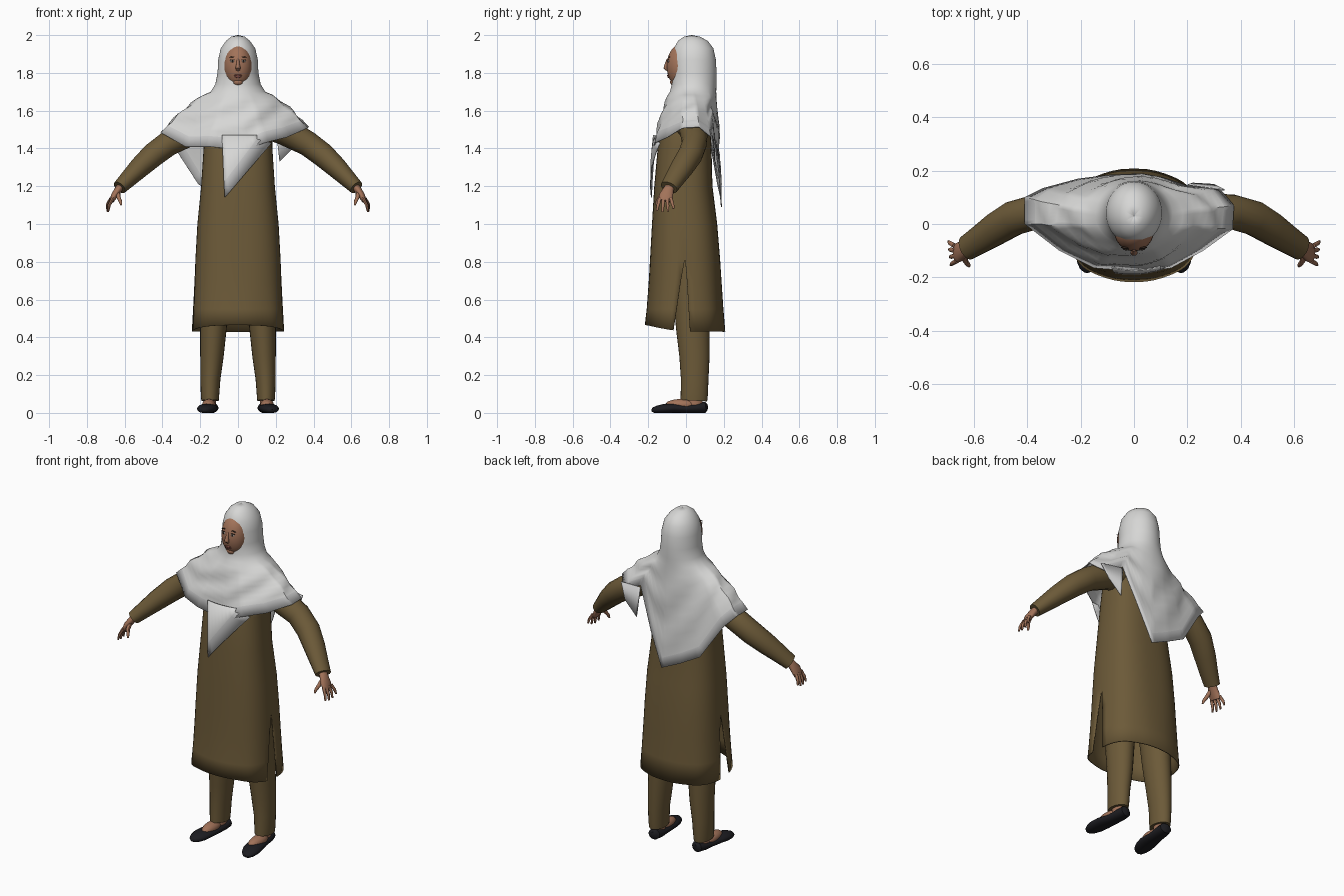
import bpy, bmesh, math
from mathutils import Vector, Matrix

if "Cube" in bpy.data.objects:
    bpy.data.objects.remove(bpy.data.objects["Cube"])


def material(name, r, g, b):
    m = bpy.data.materials.new(name)
    m.use_nodes = True
    m.diffuse_color = (r, g, b, 1)
    bsdf = m.node_tree.nodes["Principled BSDF"]
    bsdf.inputs["Base Color"].default_value = (r, g, b, 1)
    bsdf.inputs["Roughness"].default_value = 0.8
    return m


OLIVE = material("olive cloth", 0.15, 0.102, 0.04)
WHITE = material("white cloth", 0.68, 0.68, 0.67)
BAND = material("pale grey trim", 0.6, 0.6, 0.6)
SKIN = material("skin", 0.36, 0.17, 0.1)
BLACK = material("black leather", 0.012, 0.012, 0.015)
DARK = material("dark brown hair", 0.03, 0.018, 0.012)
LIP = material("lip", 0.27, 0.09, 0.07)
EYE = material("eye white", 0.6, 0.57, 0.53)


def finish(name, bm, mats, thickness=0):
    bmesh.ops.remove_doubles(bm, verts=bm.verts, dist=0.0004)
    bmesh.ops.recalc_face_normals(bm, faces=bm.faces)
    mesh = bpy.data.meshes.new(name)
    bm.to_mesh(mesh)
    bm.free()
    for m in mats:
        mesh.materials.append(m)
    ob = bpy.data.objects.new(name, mesh)
    bpy.context.collection.objects.link(ob)
    bpy.ops.object.select_all(action='DESELECT')
    ob.select_set(True)
    bpy.context.view_layer.objects.active = ob
    bpy.ops.object.shade_smooth_by_angle(angle=math.radians(45))
    if thickness:
        mod = ob.modifiers.new("cloth thickness", 'SOLIDIFY')
        mod.thickness = thickness
    return ob


def grid(bm, rows, closed=False, caps=False, mat_rule=lambda row: 0):
    """Skin a list of point rows with quads."""
    vs = [[bm.verts.new((p[0], p[1], max(p[2], 0))) for p in row] for row in rows]
    n = len(rows[0])
    for r in range(len(rows) - 1):
        for c in range(n if closed else n - 1):
            d = (c + 1) % n
            f = bm.faces.new((vs[r][c], vs[r][d], vs[r + 1][d], vs[r + 1][c]))
            f.material_index = mat_rule(r)
    if caps:
        bm.faces.new(vs[0])
        bm.faces.new(vs[-1])


def tube(name, stations, mat, ref=(0, 1, 0), n=16):
    """Sweep ellipses along stations of (x, y, z, radius_a, radius_b)."""
    pts = [Vector(s[:3]) for s in stations]
    rows = []
    for i, s in enumerate(stations):
        t = (pts[min(i + 1, len(pts) - 1)] - pts[max(i - 1, 0)]).normalized()
        u = Vector(ref).cross(t).normalized()
        v = t.cross(u)
        rows.append([pts[i] + u * s[3] * math.cos(a) + v * s[4] * math.sin(a)
                     for a in (math.tau * k / n for k in range(n))])
    bm = bmesh.new()
    grid(bm, rows, closed=True, caps=True)
    return finish(name, bm, [mat])


def ellipsoid(name, centre, radii, mat, tilt=0):
    bm = bmesh.new()
    mtx = (Matrix.Translation(centre) @ Matrix.Rotation(tilt, 4, 'Y')
           @ Matrix.Diagonal((*radii, 1)))
    bmesh.ops.create_uvsphere(bm, u_segments=24, v_segments=16, radius=1, matrix=mtx)
    return finish(name, bm, [mat])


# Tunic: front and back panels that join above the side slits
TUNIC = [(1.66, .06, -.05, .08), (1.58, .15, -.09, .11), (1.5, .18, -.13, .13),
         (1.4, .182, -.15, .135), (1.2, .195, -.168, .14), (1.0, .215, -.18, .165),
         (.82, .225, -.19, .18), (.7, .23, -.197, .188), (.55, .238, -.208, .198),
         (.43, .245, -.218, .208)]


def boxy(v):
    return math.copysign(abs(v) ** 0.78, v)


def panel_rows(front):
    rows = []
    for z, hw, yf, yb in TUNIC:
        open_ = max(0, (.82 - z) / .39)
        half = math.radians(90 - open_ * (12 if front else 4))
        row = []
        for k in range(25):
            a = half * (k / 12 - 1) + (0 if front else math.pi)
            fold = 1 + .02 * open_ * (math.cos(6 * a) - 1) * abs(math.cos(a))
            lift = .035 * max(0, math.cos(a)) if z < .5 else 0
            row.append((hw * boxy(math.sin(a)),
                        (yf + yb) / 2 - (yb - yf) / 2 * fold * boxy(math.cos(a)), z + lift))
        rows.append(row)
    return rows


bm = bmesh.new()
grid(bm, panel_rows(True))
grid(bm, panel_rows(False))
finish("tunic", bm, [OLIVE], .006)

# Headscarf: hood rings flowing into a draped cape with a trimmed hem
HOOD = [(2.0, .001, .029, .031), (1.992, .035, -.01, .072), (1.97, .063, -.042, .115),
        (1.93, .091, -.064, .145), (1.87, .105, -.075, .158), (1.8, .108, -.075, .162),
        (1.74, .12, -.075, .161), (1.7, .145, -.085, .16)]
HEM = [Vector(p) for p in [
    (.04, -.18, 1.39), (.14, -.165, 1.43), (.26, -.1, 1.46), (.37, -.02, 1.51),
    (.375, .07, 1.515), (.32, .135, 1.46), (.2, .145, 1.52), (.11, .175, 1.28),
    (.03, .19, 1.09), (-.09, .185, 1.145), (-.21, .17, 1.21), (-.34, .135, 1.41),
    (-.41, .1, 1.485), (-.41, 0, 1.485), (-.28, -.1, 1.41), (-.15, -.165, 1.41)]]
COLS = 96


def ring_point(ring, a):
    z, rx, yf, yb = ring
    return Vector((rx * math.sin(a), (yf + yb) / 2 - (yb - yf) / 2 * math.cos(a), z))


def cape_point(c, step):
    a = math.tau * c / COLS
    i, f = divmod(c * len(HEM) / COLS, 1)
    hem = HEM[int(i)].lerp(HEM[(int(i) + 1) % len(HEM)], f)
    top = ring_point(HOOD[-1], a)
    edge = 1 - .06 / (hem - top).length
    s = edge * step / 9 if step <= 9 else 1
    p = top.lerp(hem, s ** .75)
    p.z = top.z + (hem.z - top.z) * s
    ripple = .007 * math.sin(math.pi * s) * math.sin(5 * a + 14 * s)
    return p + Vector((math.sin(a), -math.cos(a), .4)) * ripple


rows = [[ring_point(r, math.tau * c / COLS) for c in range(COLS)] for r in HOOD]
rows += [[cape_point(c, step) for c in range(COLS)] for step in range(1, 11)]
bm = bmesh.new()
grid(bm, rows, closed=True, mat_rule=lambda r: int(r == len(rows) - 2))
finish("headscarf", bm, [WHITE, BAND], .005)


# Hanging scarf ends: front point with trim along its slanted edge, rear flap
def strip(bm, top, bottom, index, n=8):
    rows = []
    for end in (top, bottom):
        a, b = Vector(end[0]), Vector(end[1])
        row = [a.lerp(b, k / n) for k in range(n + 1)]
        rows.append([(p.x, p.y + 1.4 * p.x * p.x * (p.y < 0), p.z) for p in row])
    grid(bm, rows, mat_rule=lambda r: index)


bm = bmesh.new()
left, right = (-.075, -.19, 1.22), (.1, -.185, 1.45)
strip(bm, ((-.085, -.175, 1.47), (.1, -.175, 1.47)), (left, right), 0)
strip(bm, (left, right), ((-.07, -.192, 1.14), (.18, -.185, 1.43)), 1)
finish("front_scarf_end", bm, [WHITE, BAND], .005)

bm = bmesh.new()
strip(bm, ((.2, .148, 1.51), (.34, .13, 1.5)), ((.22, .155, 1.33), (.3, .15, 1.41)), 0)
finish("rear_scarf_flap", bm, [BAND], .005)

# Face
FACE_C, FACE_R = Vector((0, -.025, 1.836)), Vector((.075, .077, .116))


def on_face(x, z, out=0):
    k = 1 - (x / FACE_R.x) ** 2 - ((z - FACE_C.z) / FACE_R.z) ** 2
    return (x, FACE_C.y - FACE_R.y * math.sqrt(max(k, 0)) - out, z)


ellipsoid("face", FACE_C, FACE_R, SKIN)
tube("nose", [(0, -.096, 1.872, .006, .006), (0, -.104, 1.845, .009, .009),
              (0, -.108, 1.826, .014, .011), (0, -.1, 1.814, .01, .006)], SKIN)
ellipsoid("upper_lip", on_face(0, 1.787), (.021, .005, .005), LIP)
ellipsoid("lower_lip", on_face(0, 1.779), (.018, .006, .006), LIP)
ellipsoid("chin", on_face(0, 1.752, -.01), (.026, .016, .018), SKIN)

# Paired parts, s = +1 for the left side and -1 for the right
for s, side in ((1, "left"), (-1, "right")):
    def limb(name, stations, mat, ref=(0, 1, 0), n=16):
        tube(side + "_" + name, [(s * p[0], *p[1:]) for p in stations], mat, ref, n)

    ellipsoid(side + "_eye", on_face(s * .029, 1.862), (.013, .004, .006), EYE)
    ellipsoid(side + "_iris", on_face(s * .029, 1.862, .002), (.0055, .004, .0055), DARK)
    ellipsoid(side + "_eyelid", on_face(s * .029, 1.869), (.015, .004, .002), DARK)
    ellipsoid(side + "_eyebrow", on_face(s * .03, 1.884), (.019, .004, .0028), DARK, s * .12)

    limb("sleeve", [(.14, .02, 1.53, .075, .08), (.24, .04, 1.495, .075, .075),
                    (.37, .045, 1.425, .066, .066), (.45, .022, 1.365, .064, .066),
                    (.52, -.02, 1.3, .056, .062), (.58, -.06, 1.24, .046, .054),
                    (.627, -.09, 1.193, .038, .048)], OLIVE)
    limb("palm", [(.6, -.07, 1.22, .02, .026), (.632, -.092, 1.185, .02, .027),
                  (.655, -.105, 1.15, .018, .038), (.668, -.11, 1.122, .012, .036)], SKIN)
    for k, name in enumerate(("index", "middle", "ring", "little")):
        y = -.138 + .019 * k
        drop = (.058, .064, .06, .046)[k]
        x = .664 + .003 * k
        spread = (k - 1.5) * .007
        limb(name + "_finger", [(x, y, 1.135, .009, .01),
                                (x + .018, y + spread, 1.127 - drop / 2, .008, .008),
                                (x + .022, y + spread * 1.5, 1.127 - drop, .005, .005)],
             SKIN, n=8)
    limb("thumb", [(.638, -.105, 1.17, .014, .014), (.632, -.138, 1.14, .011, .011),
                   (.622, -.152, 1.118, .009, .009), (.618, -.158, 1.1, .005, .005)],
         SKIN, ref=(1, 0, 0), n=8)

    limb("trouser_leg", [(.1, .02, .95, .09, .11), (.12, .03, .65, .078, .1),
                         (.13, .036, .45, .07, .089), (.138, .045, .3, .062, .08),
                         (.146, .046, .18, .053, .073), (.148, .044, .1, .049, .072),
                         (.148, .042, .065, .046, .07)], OLIVE, n=24)
    limb("ankle", [(.147, .045, .12, .03, .04), (.147, .045, .03, .032, .045)], SKIN)
    ellipsoid(side + "_foot", (s * .154, -.03, .042), (.036, .08, .031), SKIN)
    limb("shoe", [(.138, .112, .03, .015, .018), (.141, .1, .03, .034, .03),
                  (.145, .06, .026, .042, .028), (.15, 0, .022, .042, .024),
                  (.16, -.07, .025, .052, .025), (.168, -.115, .022, .05, .026),
                  (.174, -.15, .018, .04, .021), (.178, -.172, .015, .025, .015),
                  (.179, -.182, .013, .008, .006)], BLACK, ref=(0, 0, 1))
